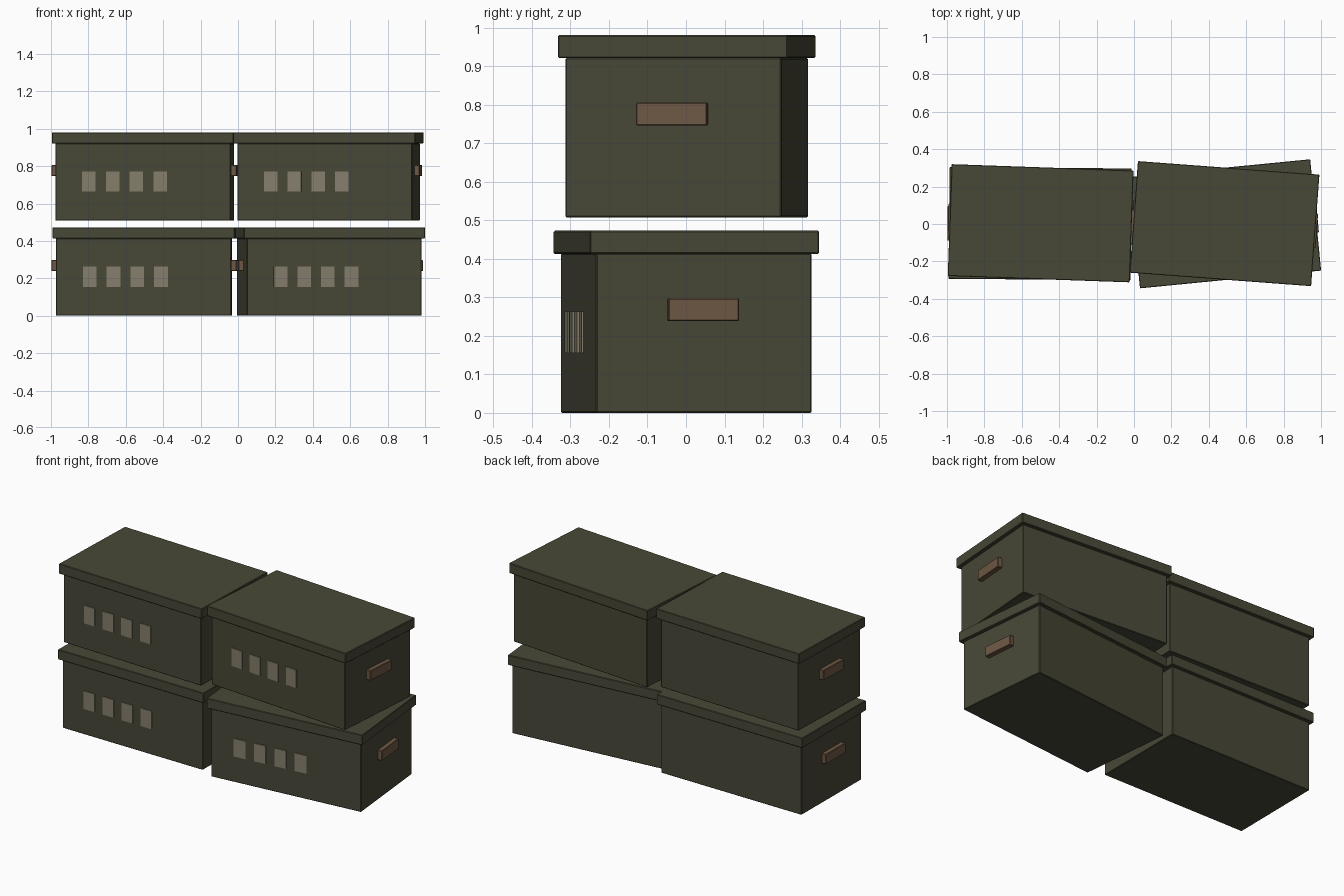
import bpy
from math import radians
from mathutils import Matrix

if "Cube" in bpy.data.objects:
    bpy.data.objects.remove(bpy.data.objects["Cube"])


def material(name, rgb):
    m = bpy.data.materials.new(name)
    m.diffuse_color = (*rgb, 1)
    m.use_nodes = True
    m.node_tree.nodes["Principled BSDF"].inputs["Base Color"].default_value = m.diffuse_color
    return m


OLIVE = material("olive card", (0.064, 0.064, 0.038))
BROWN = material("brown handle", (0.155, 0.098, 0.058))
CREAM = material("faded label", (0.235, 0.21, 0.15))


def block(name, size, local, frame, mat, bevel=0.0):
    """Box of a given size, placed in the local frame of a storage box."""
    bpy.ops.mesh.primitive_cube_add(size=1)
    ob = bpy.context.object
    ob.name = name
    ob.data.transform(Matrix.Diagonal((*size, 1)))
    ob.matrix_world = frame @ Matrix.Translation(local)
    ob.data.materials.append(mat)
    if bevel:
        b = ob.modifiers.new("soft_edges", 'BEVEL')
        b.width = bevel
        b.segments = 1
    return ob


def storage_box(tag, x, y, z, angle):
    frame = Matrix.Translation((x, y, z)) @ Matrix.Rotation(radians(angle), 4, 'Z')
    # body and overhanging lid
    block(tag + "_body", (0.937, 0.562, 0.414), (0, 0, 0.207), frame, OLIVE, 0.003)
    block(tag + "_lid", (0.973, 0.598, 0.060), (0, 0, 0.443), frame, OLIVE, 0.003)
    # grip on each end
    for side, word in ((-1, "left"), (1, "right")):
        block(f"{tag}_{word}_handle", (0.040, 0.185, 0.060),
              (side * 0.475, -0.003, 0.268), frame, BROWN, 0.003)
    # row of four front labels
    for i in range(4):
        block(f"{tag}_label_{i + 1}", (0.073, 0.009, 0.108),
              (-0.098 + (i - 1.5) * 0.127, -0.2815, 0.209), frame, CREAM)


storage_box("lower_left", -0.502, 0.002, 0.0, -0.5)
storage_box("lower_right", 0.487, 0.001, 0.0, 5.6)
storage_box("upper_left", -0.499, 0.004, 0.508, -2.0)
storage_box("upper_right", 0.484, 0.002, 0.508, -4.25)
